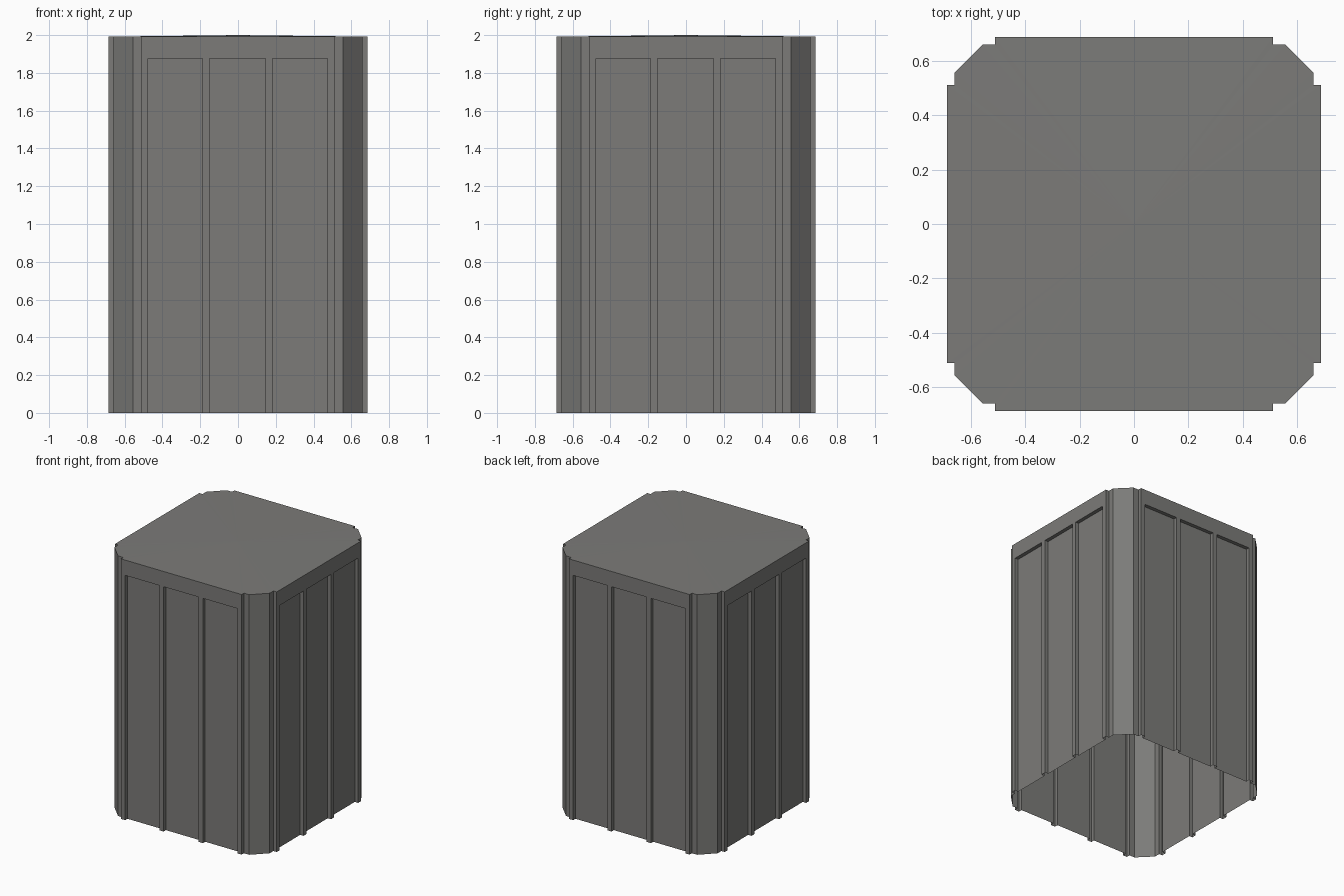
import bpy
import bmesh
from math import pi
from mathutils import Matrix, Vector

cube = bpy.data.objects.get("Cube")
if cube:
    bpy.data.objects.remove(cube, do_unlink=True)

OUTER, INNER = 0.686, 0.658          # raised frame and recessed surface
FRAME, CHAMFER = 0.511, 0.556        # half widths where frame and chamfer begin
PANEL_TOP, RIM, PEAK = 1.875, 1.992, 2.0
PANELS = [(-0.476, -0.187), (-0.15, 0.146), (0.183, 0.474)]

grey = bpy.data.materials.new("warm grey")
grey.use_nodes = True
grey.diffuse_color = (0.2, 0.198, 0.19, 1)
grey.node_tree.nodes["Principled BSDF"].inputs["Base Color"].default_value = grey.diffuse_color

# Outline of one side: lower has recessed panels, upper is the plain band
lower = [(-CHAMFER, INNER), (-FRAME, INNER), (-FRAME, OUTER)]
upper = list(lower)
for a, b in PANELS:
    lower += [(a, OUTER), (a, INNER), (b, INNER), (b, OUTER)]
    upper += [(a, OUTER), (a, OUTER), (b, OUTER), (b, OUTER)]
end = [(FRAME, OUTER), (FRAME, INNER), (CHAMFER, INNER)]
lower += end
upper += end


def ring(profile, z):
    """Repeat the side outline around the four sides."""
    return [Matrix.Rotation(i * pi / 2, 3, "Z") @ Vector((x, -d, z))
            for i in range(4) for x, d in profile]


bm = bmesh.new()
rings = [[bm.verts.new(p) for p in ring(prof, z)] for prof, z in
         ((lower, 0), (lower, PANEL_TOP), (upper, PANEL_TOP), (upper, RIM))]
peak = bm.verts.new((0, 0, PEAK))
count = len(rings[0])

# Walls and panel ledges, open at the bottom
for low, high in zip(rings, rings[1:]):
    for i in range(count):
        j = (i + 1) % count
        bm.faces.new((low[i], low[j], high[j], high[i]))

# Very shallow roof
for i in range(count):
    bm.faces.new((rings[-1][i], rings[-1][(i + 1) % count], peak))

bmesh.ops.remove_doubles(bm, verts=bm.verts, dist=0.0001)
bmesh.ops.dissolve_degenerate(bm, edges=bm.edges, dist=0.0001)

mesh = bpy.data.meshes.new("panelled_shell")
bm.to_mesh(mesh)
bm.free()
mesh.materials.append(grey)
shell = bpy.data.objects.new("panelled_shell", mesh)
bpy.context.collection.objects.link(shell)
